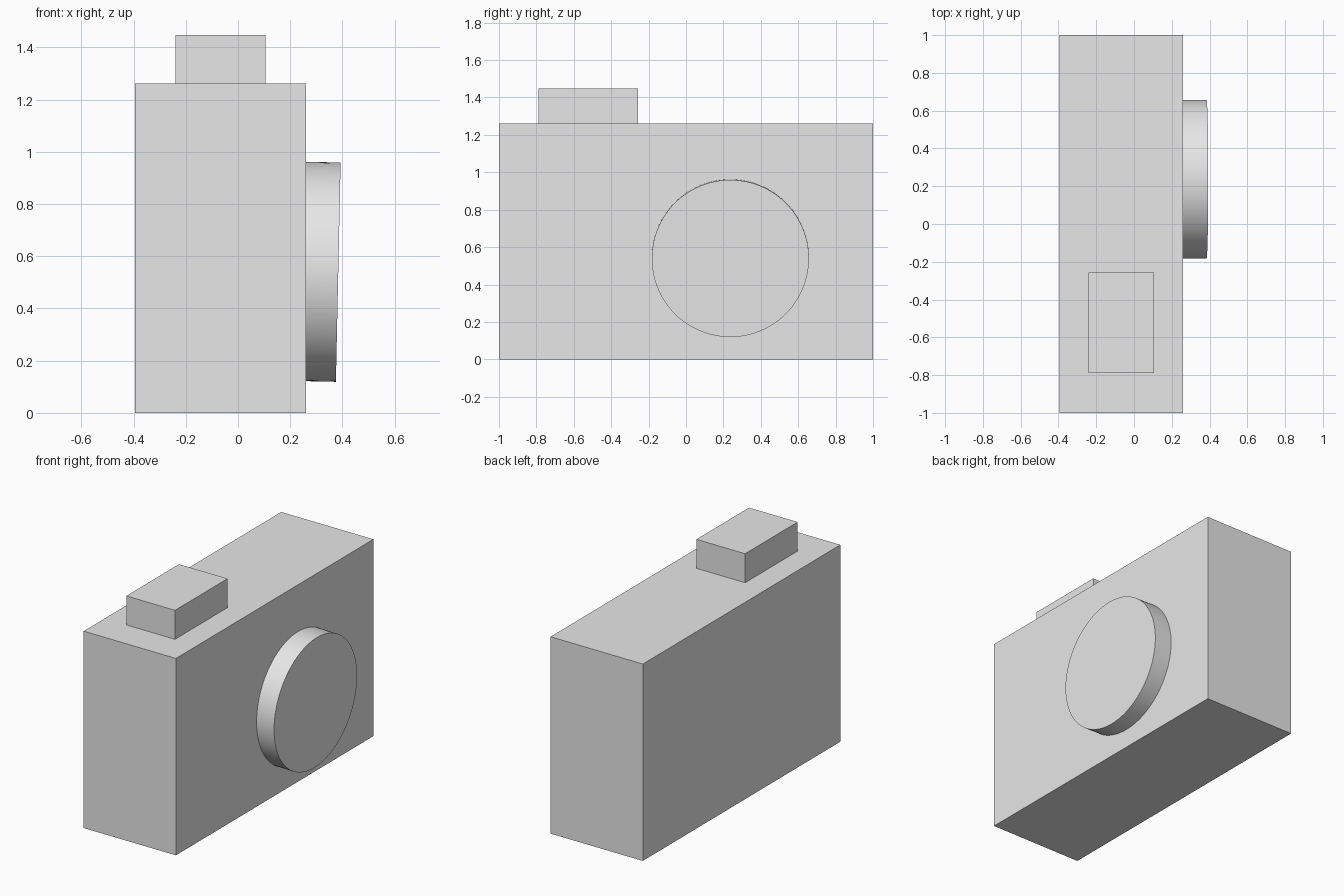
import bpy
import math
from mathutils import Vector

default_cube = bpy.data.objects.get("Cube")
if default_cube:
    bpy.data.objects.remove(default_cube, do_unlink=True)

# Single plain grey for the whole model
GREY = (0.8, 0.8, 0.8, 1.0)
grey = bpy.data.materials.new("plain_grey")
grey.use_nodes = True
grey.diffuse_color = GREY
grey.node_tree.nodes["Principled BSDF"].inputs["Base Color"].default_value = GREY


def finish(name):
    obj = bpy.context.object
    obj.name = obj.data.name = name
    obj.data.materials.append(grey)
    return obj


def box(name, low, high):
    """Box spanning two opposite corners."""
    low, high = Vector(low), Vector(high)
    bpy.ops.mesh.primitive_cube_add(size=1, location=(low + high) / 2)
    obj = finish(name)
    obj.scale = high - low
    bpy.ops.object.transform_apply(location=False, rotation=False, scale=True)
    return obj


# Camera body
BODY_SIDE, BODY_TOP = 0.26, 1.262
box("camera_body", (-0.394, -1, 0), (BODY_SIDE, 1, BODY_TOP))

# Raised block on the top
box("top_block", (-0.24, -0.788, BODY_TOP), (0.105, -0.256, 1.448))

# Lens disc, tipped slightly downward, its inner end sunk into the body
TILT = 0.0215
LENS_DEPTH = 0.2
axis = Vector((math.cos(TILT), 0, -math.sin(TILT)))
face_centre = Vector((0.384, 0.237, 0.539))
bpy.ops.mesh.primitive_cylinder_add(
    vertices=96, radius=0.42, depth=LENS_DEPTH,
    location=face_centre - axis * LENS_DEPTH / 2,
    rotation=(0, math.pi / 2 + TILT, 0))
finish("lens")
bpy.ops.object.shade_smooth_by_angle(angle=math.radians(30))
